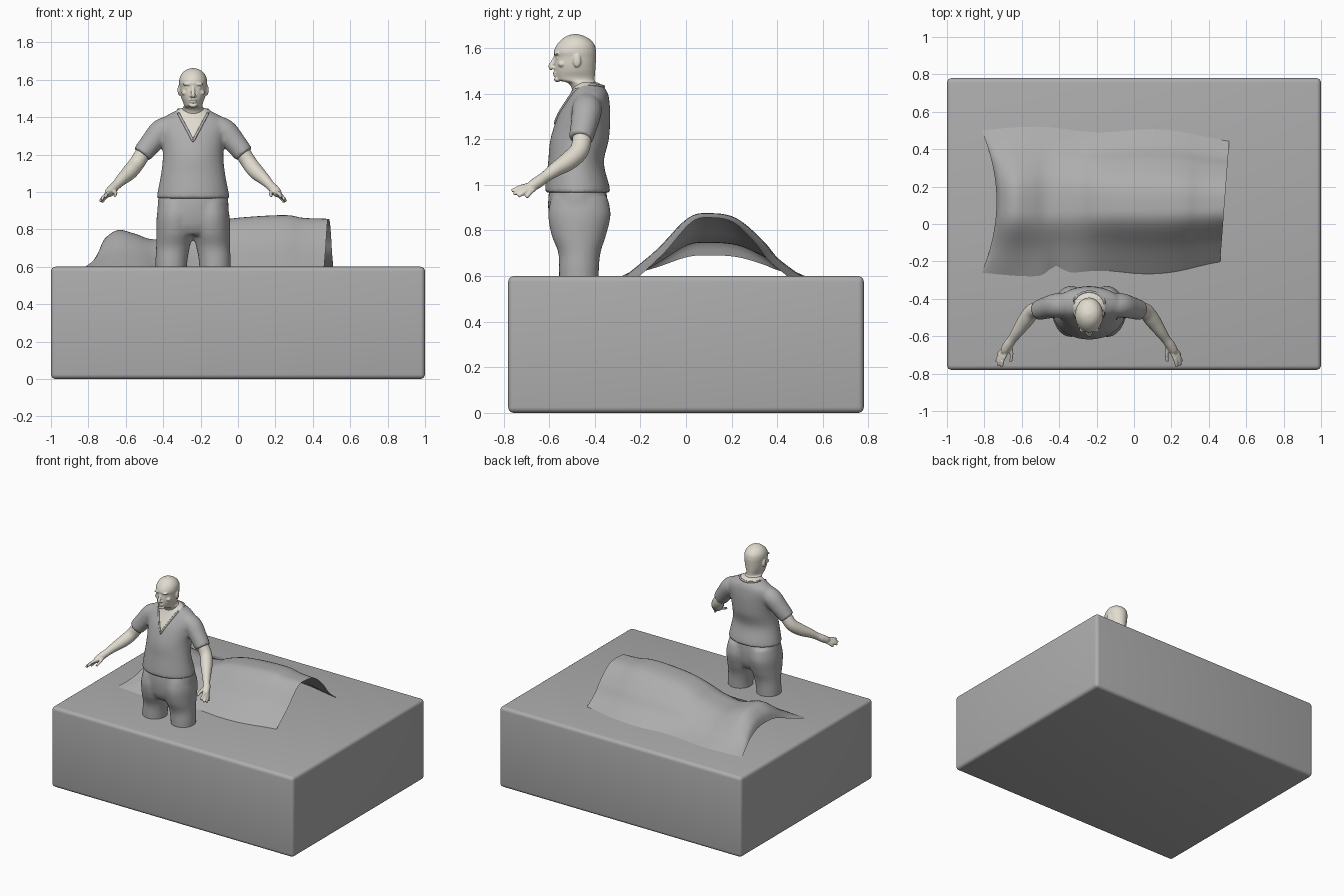
import bpy, bmesh, math
from mathutils import Vector
from mathutils.bvhtree import BVHTree

if "Cube" in bpy.data.objects:
    bpy.data.objects.remove(bpy.data.objects["Cube"])

CX = -0.24  # person's centre line


def material(name, rgb):
    m = bpy.data.materials.new(name)
    m.diffuse_color = (*rgb, 1)
    m.use_nodes = True
    m.node_tree.nodes["Principled BSDF"].inputs["Base Color"].default_value = m.diffuse_color
    return m


GREY = material("grey cloth", (0.42, 0.42, 0.42))
SKIN = material("pale skin", (0.75, 0.71, 0.62))


def spline(rows, k=5):
    """Catmull-Rom through rows of numbers."""
    out = []
    for i in range(len(rows) - 1):
        p = [rows[max(0, min(len(rows) - 1, i + d))] for d in (-1, 0, 1, 2)]
        for s in range(k):
            t = s / k
            out.append([0.5 * (2 * b + (c - a) * t + (2 * a - 5 * b + 4 * c - d) * t * t
                               + (3 * b - a - 3 * c + d) * t ** 3) for a, b, c, d in zip(*p)])
    return out + [list(rows[-1])]


def loft(bm, rings):
    vs = [[bm.verts.new(p) for p in r] for r in rings]
    n = len(vs[0])
    for a, b in zip(vs, vs[1:]):
        for i in range(n):
            bm.faces.new((a[i], a[(i + 1) % n], b[(i + 1) % n], b[i]))
    bm.faces.new(vs[0][::-1])
    bm.faces.new(vs[-1])


def column(bm, rows, n=32):
    """Rows: z, centre x, half width, front y, back y."""
    rings = []
    for z, cx, rx, f, b in spline(rows):
        rings.append([(cx + rx * math.cos(2 * math.pi * i / n),
                       (f + b) / 2 + (b - f) / 2 * math.sin(2 * math.pi * i / n), z) for i in range(n)])
    loft(bm, rings)


def tube(bm, rows, n=16, k=5):
    """Rows: x, y, z, radius."""
    pts = spline(rows, k)
    rings = []
    for i, p in enumerate(pts):
        a, b = pts[max(0, i - 1)], pts[min(len(pts) - 1, i + 1)]
        t = (Vector(b[:3]) - Vector(a[:3])).normalized()
        u = t.cross(Vector((0.31, 0.9, 0.27))).normalized()
        v = t.cross(u)
        c = Vector(p[:3])
        rings.append([c + (u * math.cos(2 * math.pi * j / n) + v * math.sin(2 * math.pi * j / n)) * max(p[3], 0.001)
                      for j in range(n)])
    loft(bm, rings)


def ball(bm, c, r):
    res = bmesh.ops.create_uvsphere(bm, u_segments=16, v_segments=10, radius=1)
    bmesh.ops.scale(bm, vec=r, verts=res["verts"])
    bmesh.ops.translate(bm, vec=c, verts=res["verts"])


def finish(name, bm, mat, voxel=0, smooth=4, angle=50):
    bmesh.ops.recalc_face_normals(bm, faces=bm.faces)
    me = bpy.data.meshes.new(name)
    bm.to_mesh(me)
    bm.free()
    ob = bpy.data.objects.new(name, me)
    bpy.context.collection.objects.link(ob)
    bpy.ops.object.select_all(action='DESELECT')
    ob.select_set(True)
    bpy.context.view_layer.objects.active = ob
    if voxel:
        m = ob.modifiers.new("fuse", 'REMESH')
        m.mode = 'VOXEL'
        m.voxel_size = voxel
        s = ob.modifiers.new("soften", 'SMOOTH')
        s.iterations = smooth
        bpy.ops.object.convert(target='MESH')
    ob.data.materials.clear()
    ob.data.materials.append(mat)
    bpy.ops.object.shade_smooth_by_angle(angle=math.radians(angle))
    return ob


# Block bed
bm = bmesh.new()
bmesh.ops.create_cube(bm, size=1)
bmesh.ops.scale(bm, vec=(2, 1.56, 0.6), verts=bm.verts)
bmesh.ops.translate(bm, vec=(0, 0, 0.3), verts=bm.verts)
bmesh.ops.bevel(bm, geom=bm.edges[:], offset=0.025, segments=4, profile=0.5, affect='EDGES')
finish("bed_block", bm, GREY)

# Draped sheet: cross profile scaled by a ridge height along x
profile = [(-1, 0), (-.65, .42), (-.3, .92), (-.04, 1), (.27, .92), (.56, .58), (.74, .28), (1, 0)]
ridge = [(-.735, .09), (-.71, .15), (-.64, .195), (-.55, .175), (-.45, .145), (-.3, .17),
         (-.2, .215), (-.05, .255), (.24, .275), (.35, .26), (.485, .255)]
bm = bmesh.new()
grid = []
for x, h in spline(ridge, 4):
    row = []
    left = max(0, min(1, (-0.5 - x) / 0.235))
    half = 0.385 - 0.05 * max(0, x) / 0.5
    for s, q in spline(profile, 5):
        y = 0.12 + s * half + 0.015 * math.sin(x * 9) * s
        notch = 0.05 * math.exp(-((x + 0.42) / 0.05) ** 2) if s < 0 else 0
        row.append(bm.verts.new((x - 0.08 * left * s * s + 0.025 * s * max(0, x) / 0.5,
                                 y + notch * s * s, 0.601 + h * max(q, 0))))
    grid.append(row)
for a, b in zip(grid, grid[1:]):
    for i in range(len(a) - 1):
        bm.faces.new((a[i], b[i], b[i + 1], a[i + 1]))
finish("draped_sheet", bm, GREY, angle=80)

# Trousers: pelvis and two legs fused
bm = bmesh.new()
column(bm, [(.77, CX, .13, -.57, -.38), (.82, CX, .185, -.595, -.355), (.9, CX, .19, -.605, -.345),
            (.98, CX, .185, -.6, -.35), (1.04, CX, .16, -.58, -.37)])
for m in (-1, 1):
    column(bm, [(.04, CX + m * .125, .065, -.535, -.41), (.3, CX + m * .12, .075, -.55, -.395),
                (.6, CX + m * .117, .084, -.557, -.383), (.7, CX + m * .108, .09, -.56, -.375),
                (.78, CX + m * .099, .098, -.59, -.35), (.87, CX + m * .095, .1, -.605, -.33),
                (.95, CX + m * .09, .09, -.59, -.345)])
finish("trousers", bm, GREY, 0.011, 5)

# Shoes, inside the block
for m, side in ((-1, "left"), (1, "right")):
    bm = bmesh.new()
    column(bm, [(.002, CX + m * .135, .046, -.63, -.385), (.03, CX + m * .135, .05, -.64, -.38),
                (.06, CX + m * .13, .045, -.6, -.39), (.1, CX + m * .125, .04, -.52, -.41)])
    finish("shoe_" + side, bm, GREY)

# Shirt: torso and sleeves fused
bm = bmesh.new()
column(bm, [(.965, CX, .195, -.618, -.33), (1.0, CX, .19, -.617, -.337), (1.1, CX, .171, -.605, -.36),
            (1.2, CX, .162, -.595, -.338), (1.3, CX, .172, -.563, -.332), (1.36, CX, .182, -.53, -.335),
            (1.4, CX, .155, -.508, -.342), (1.43, CX, .1, -.495, -.36), (1.45, CX, .065, -.48, -.385)])
for m in (-1, 1):
    tube(bm, [(CX + m * a, y, z, r) for a, y, z, r in
              ((.09, -.435, 1.355, .06), (.165, -.435, 1.327, .066), (.22, -.446, 1.267, .06), (.274, -.462, 1.2, .053))], 24)
shirt = finish("shirt", bm, GREY, 0.01, 5)

# Skin showing in the V opening and round the neck
shirt.data.materials.append(SKIN)
for p in shirt.data.polygons:
    x, y, z = p.center
    dx = abs(x - CX)
    if y < -.43:
        p.material_index = int(z > 1.27 and dx < .53 * (z - 1.272))
    else:
        p.material_index = int(z > 1.3 and (dx / .083) ** 2 + ((y + .43) / .068) ** 2 < 1)

# Collar trim laid on the shirt surface
tree = BVHTree.FromObject(shirt, bpy.context.evaluated_depsgraph_get())
path = []
for i in range(-8, 9):
    z = 1.272 + .145 * abs(i) / 8
    hit = tree.ray_cast(Vector((CX + .53 * .145 * i / 8, -2, z)), Vector((0, 1, 0)))[0]
    if hit:
        path.append((*hit, .007))
for i in range(1, 12):
    a = math.pi * i / 12
    hit = tree.ray_cast(Vector((CX + .083 * math.cos(a), -.43 + .068 * math.sin(a), 2)), Vector((0, 0, -1)))[0]
    if hit:
        path.append((*hit, .007))
path.append(path[0])
bm = bmesh.new()
tube(bm, path, 8, 2)
finish("collar_trim", bm, GREY)

# Head with neck, face and ears
bm = bmesh.new()
column(bm, [(z, CX, r, f, b) for z, r, f, b in (
    (1.36, .07, -.49, -.37), (1.42, .061, -.5, -.387), (1.448, .056, -.52, -.395), (1.458, .05, -.56, -.4),
    (1.475, .052, -.573, -.4), (1.5, .062, -.577, -.398), (1.53, .069, -.578, -.396), (1.56, .072, -.576, -.394),
    (1.585, .075, -.58, -.394), (1.615, .07, -.566, -.401), (1.64, .054, -.543, -.423),
    (1.655, .032, -.518, -.452), (1.662, .006, -.49, -.48))])
tube(bm, [(CX, -.572, 1.565, .007), (CX, -.582, 1.54, .01), (CX, -.592, 1.52, .012), (CX, -.585, 1.508, .01)])
ball(bm, (CX, -.573, 1.492), (.022, .012, .005))
ball(bm, (CX, -.571, 1.481), (.02, .012, .006))
ball(bm, (CX, -.565, 1.463), (.024, .014, .012))
for m in (-1, 1):
    ball(bm, (CX + m * .012, -.578, 1.513), (.008, .01, .007))
    ball(bm, (CX + m * .03, -.566, 1.576), (.024, .014, .008))
    ball(bm, (CX + m * .03, -.556, 1.556), (.013, .013, .008))
    ball(bm, (CX + m * .045, -.545, 1.53), (.018, .016, .014))
    ball(bm, (CX + m * .074, -.478, 1.545), (.009, .018, .03))
finish("head", bm, SKIN, 0.004, 2, 80)

# Arms and hands
for m, side in ((-1, "left"), (1, "right")):
    bm = bmesh.new()
    tube(bm, [(CX + m * a, y, z, r) for a, y, z, r in (
        (.25, -.453, 1.235, .042), (.3, -.466, 1.155, .042), (.34, -.515, 1.105, .041), (.38, -.572, 1.068, .032),
        (.41, -.615, 1.037, .025), (.432, -.645, 1.015, .026), (.45, -.675, .995, .024), (.46, -.69, .985, .015))], 20)
    fingers = [((.45, -.66, .99), (.475, -.685, .965), (.487, -.7, .945)),
               ((.455, -.675, .99), (.482, -.71, .968), (.496, -.735, .95)),
               ((.453, -.685, .992), (.477, -.725, .975), (.488, -.757, .96)),
               ((.445, -.69, .998), (.462, -.73, .988), (.468, -.765, .973)),
               ((.425, -.645, 1.01), (.415, -.69, .995), (.418, -.735, .978))]
    for f in fingers:
        tube(bm, [(CX + m * p[0], p[1], p[2], r) for p, r in zip(f, (.012, .0105, .008))], 10)
    finish("arm_" + side, bm, SKIN, 0.005, 2, 80)
